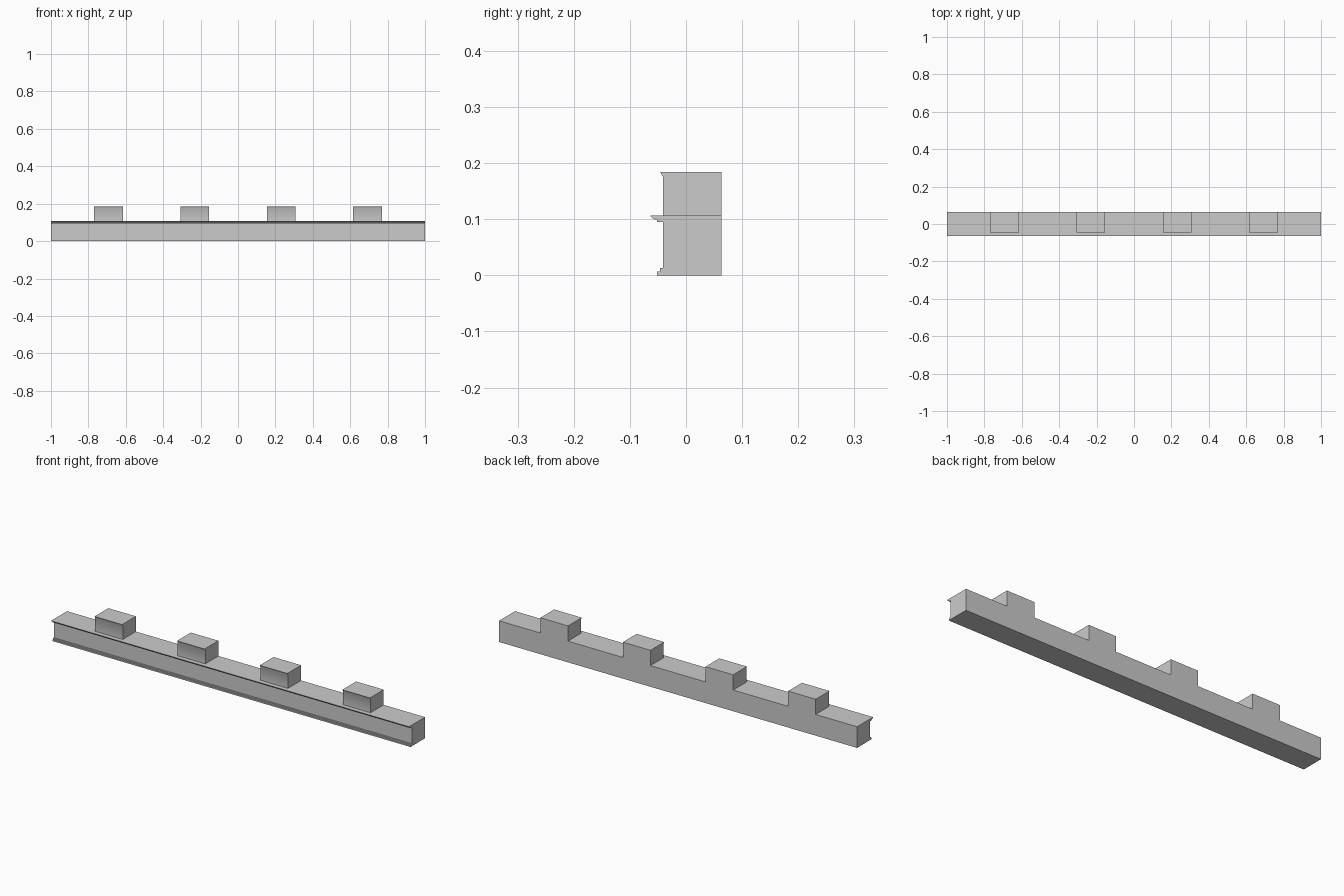
import bpy, bmesh, math

if "Cube" in bpy.data.objects:
    bpy.data.objects.remove(bpy.data.objects["Cube"])

stone = bpy.data.materials.new("grey stone")
stone.diffuse_color = (0.6, 0.6, 0.6, 1)
stone.use_nodes = True
stone.node_tree.nodes["Principled BSDF"].inputs["Base Color"].default_value = stone.diffuse_color


def extrude_profile(name, profile, x0, x1):
    """Sweep a (y, z) outline along x with closed ends."""
    bm = bmesh.new()
    face = bm.faces.new([bm.verts.new((x0, y, z)) for y, z in profile])
    ext = bmesh.ops.extrude_face_region(bm, geom=[face], use_keep_orig=True)
    moved = [g for g in ext["geom"] if isinstance(g, bmesh.types.BMVert)]
    bmesh.ops.translate(bm, verts=moved, vec=(x1 - x0, 0, 0))
    bmesh.ops.recalc_face_normals(bm, faces=bm.faces)
    mesh = bpy.data.meshes.new(name)
    bm.to_mesh(mesh)
    bm.free()
    mesh.materials.append(stone)
    obj = bpy.data.objects.new(name, mesh)
    bpy.context.collection.objects.link(obj)
    bpy.ops.object.select_all(action='DESELECT')
    obj.select_set(True)
    bpy.context.view_layer.objects.active = obj
    bpy.ops.object.shade_smooth_by_angle(angle=math.radians(40))
    return obj


BACK, FRONT, LEDGE, TOP = 0.0635, -0.041, 0.107, 0.184

# Wall with stepped foot and coved ledge
wall = [(BACK, 0), (-0.052, 0), (-0.052, 0.007), (-0.046, 0.007),
        (-0.046, 0.013), (FRONT, 0.013), (FRONT, 0.095), (-0.052, 0.095),
        (-0.052, 0.099), (-0.056, 0.100), (-0.060, 0.102),
        (-0.0635, 0.106), (-0.0635, LEDGE), (BACK, LEDGE)]
extrude_profile("parapet_wall", wall, -1, 1)

# Four battlement blocks with a flared top lip
block = [(BACK, LEDGE), (FRONT, LEDGE), (FRONT, 0.175), (-0.046, TOP), (BACK, TOP)]
for i, x in enumerate((-0.692, -0.231, 0.231, 0.692)):
    extrude_profile(f"battlement_{i + 1}", block, x - 0.077, x + 0.077)
